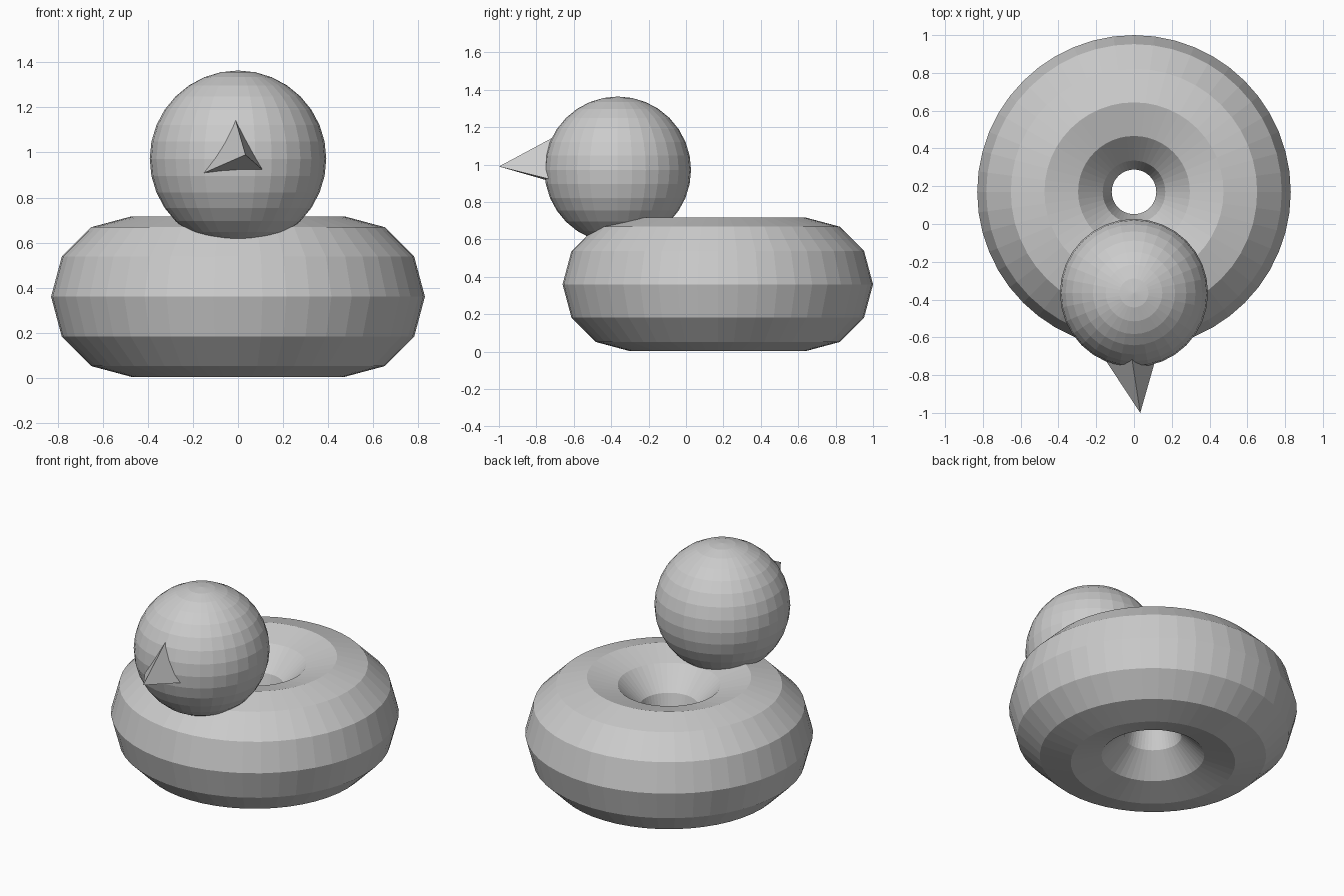
import bpy
import math
from mathutils import Vector

if "Cube" in bpy.data.objects:
    bpy.data.objects.remove(bpy.data.objects["Cube"])

# Ring body: low-poly torus, 12 sides around the tube
bpy.ops.mesh.primitive_torus_add(
    major_segments=48, minor_segments=12,
    major_radius=0.474, minor_radius=0.356,
    location=(0, 0.17, 0.36))
bpy.context.object.name = "ring_body"

# Head: flat-shaded sphere resting on the front of the ring
bpy.ops.mesh.primitive_uv_sphere_add(
    segments=32, ring_count=16, radius=0.392, location=(0, -0.365, 0.972))
bpy.context.object.name = "head"

# Beak: three-sided cone, turned slightly to the side, base buried in the head
turn = math.radians(8.7)
depth = 0.42
tip = Vector((0.033, -1.0, 0.99))
axis = Vector((math.sin(turn), -math.cos(turn), 0))
bpy.ops.mesh.primitive_cone_add(
    vertices=3, radius1=depth * 0.53, radius2=0, depth=depth,
    location=tip - axis * depth / 2,
    rotation=(math.pi / 2, 0, turn))
bpy.context.object.name = "beak"
